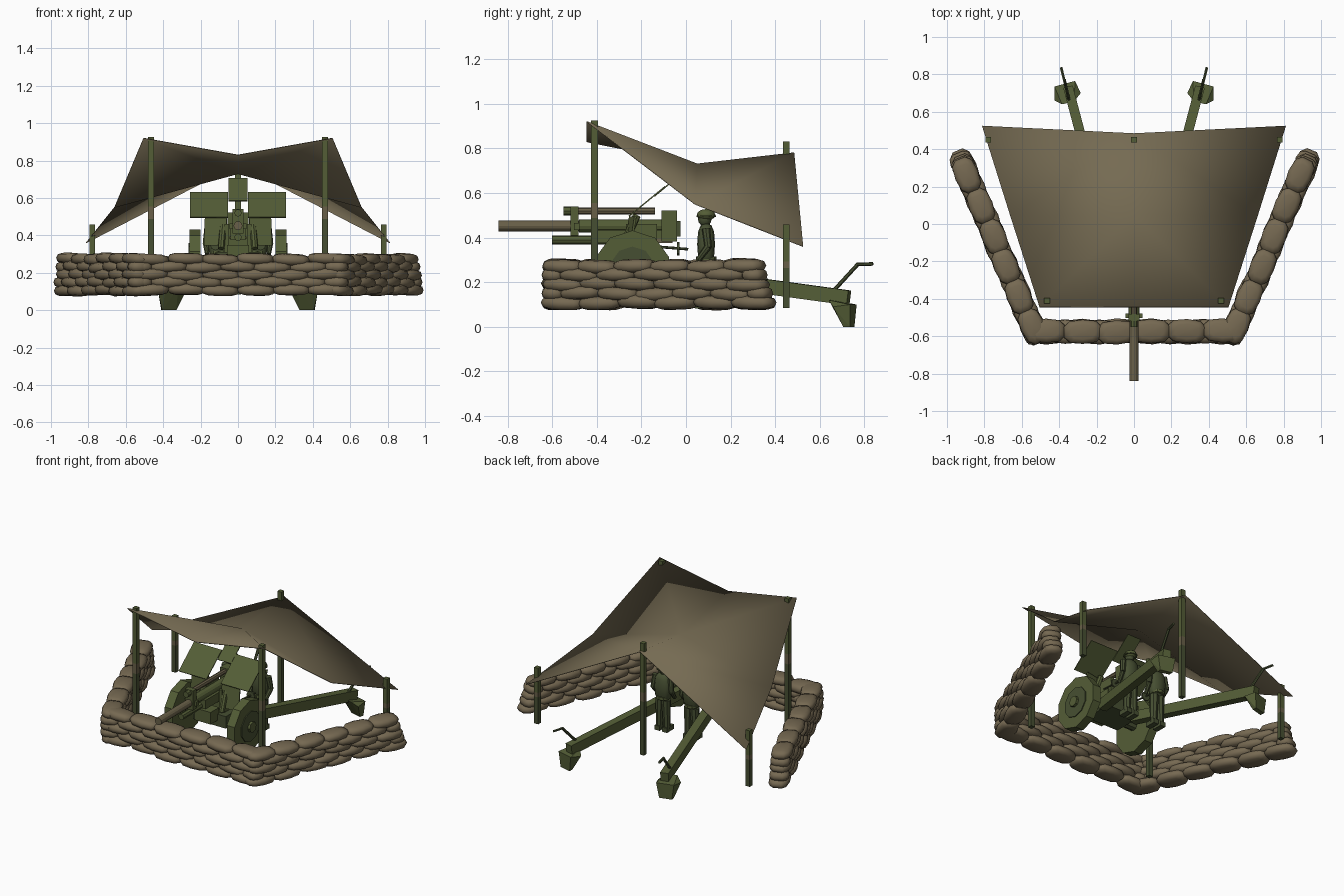
import bpy, bmesh, math, random
from mathutils import Vector, Matrix, Euler

if "Cube" in bpy.data.objects:
    bpy.data.objects.remove(bpy.data.objects["Cube"])

random.seed(4)


def material(name, rgb):
    m = bpy.data.materials.new(name)
    m.diffuse_color = (*rgb, 1)
    m.use_nodes = True
    m.node_tree.nodes["Principled BSDF"].inputs["Base Color"].default_value = m.diffuse_color
    return m


GREEN = material("olive green", (0.088, 0.110, 0.037))
DARK = material("dark olive", (0.062, 0.078, 0.032))
SAND = material("sandbag brown", (0.180, 0.141, 0.084))
CANVAS = material("canvas khaki", (0.178, 0.146, 0.085))
BROWN = material("camouflage brown", (0.140, 0.115, 0.065))


def finish(name, bm, mat, smooth=False):
    me = bpy.data.meshes.new(name)
    bmesh.ops.recalc_face_normals(bm, faces=bm.faces)
    bm.to_mesh(me)
    bm.free()
    me.materials.append(mat)
    for p in me.polygons:
        p.use_smooth = smooth
    ob = bpy.data.objects.new(name, me)
    bpy.context.collection.objects.link(ob)
    return ob


def box(name, loc, size, mat, rot=(0, 0, 0)):
    bm = bmesh.new()
    m = Matrix.Translation(loc) @ Euler(rot).to_matrix().to_4x4() @ Matrix.Diagonal((*size, 1))
    bmesh.ops.create_cube(bm, size=1, matrix=m)
    return finish(name, bm, mat)


def tube(name, p, q, r, mat, n=8, r2=None):
    p, q = Vector(p), Vector(q)
    d = q - p
    bm = bmesh.new()
    m = Matrix.Translation((p + q) / 2) @ d.to_track_quat('Z', 'Y').to_matrix().to_4x4()
    bmesh.ops.create_cone(bm, cap_ends=True, segments=n, radius1=r, radius2=r if r2 is None else r2,
                          depth=d.length, matrix=m)
    return finish(name, bm, mat)


def beam(name, p, q, w, h, mat):
    p, q = Vector(p), Vector(q)
    d = q - p
    bm = bmesh.new()
    m = (Matrix.Translation((p + q) / 2) @ d.to_track_quat('Y', 'Z').to_matrix().to_4x4()
         @ Matrix.Diagonal((w, d.length, h, 1)))
    bmesh.ops.create_cube(bm, size=1, matrix=m)
    return finish(name, bm, mat)


def hull(name, pts, mat):
    bm = bmesh.new()
    for p in pts:
        bm.verts.new(p)
    bmesh.ops.convex_hull(bm, input=bm.verts)
    return finish(name, bm, mat)


def ball(name, loc, size, mat, power=1.0, rot=(0, 0, 0), u=10, v=6):
    """Ellipsoid; a power below 1 makes it pillow-shaped."""
    bm = bmesh.new()
    bmesh.ops.create_uvsphere(bm, u_segments=u, v_segments=v, radius=1)
    for vert in bm.verts:
        for i in range(3):
            c = vert.co[i]
            vert.co[i] = math.copysign(abs(c) ** power, c) * size[i] / 2
    bm.transform(Matrix.Translation(loc) @ Euler(rot).to_matrix().to_4x4())
    return finish(name, bm, mat, True)


# Sandbag walls: one front run and two splayed side runs, laid in staggered courses
def sandbag_wall(name, a, b, count, taper):
    a, b = Vector(a), Vector(b)
    for row in range(5):
        end = a.lerp(b, 1 - taper * row)
        d = end - a
        n = count - row % 2
        for i in range(n):
            t = (i + (0.5 if row % 2 == 0 else 1.0)) / count
            c = a + d * t
            j = random.uniform
            ball(name, (c.x + j(-.006, .006), c.y + j(-.006, .006), 0.109 + 0.041 * row + j(-.004, .004)),
                 (d.length / count * 1.12, 0.13, 0.062), SAND, 0.7,
                 (j(-.08, .08), j(-.05, .05), math.atan2(d.y, d.x) + j(-.05, .05)))
            if row % 2 and i in (0, n - 1):  # half bags closing the course ends
                t = 0.25 / count if i == 0 else 1 - 0.25 / count
                c = a + d * t
                ball(name, (c.x, c.y, 0.109 + 0.041 * row), (d.length / count * 0.6, 0.125, 0.06), SAND, 0.7,
                     (0, 0, math.atan2(d.y, d.x)))


sandbag_wall("front_sandbag", (-0.56, -0.575), (0.56, -0.575), 6, 0)
for s in (-1, 1):
    sandbag_wall("side_sandbag", (s * 0.51, -0.63), (s * 0.945, 0.385), 6, 0.012)

# Canvas canopy: 3 x 3 control points with creases along the ridges
bm = bmesh.new()
L = {}
for s in (-1, 0, 1):
    o = abs(s)
    L[s, 0] = bm.verts.new((s * 0.505, -0.445, 0.92 if o else 0.83))
    L[s, 1] = bm.verts.new((s * 0.66, 0.04 if o else 0.05, 0.55 if o else 0.73))
    L[s, 2] = bm.verts.new((s * 0.812, 0.525 if o else 0.485, 0.36 if o else 0.78))
for s in (-1, 1):
    for tri in (((0, 0), (s, 0), (0, 1)), ((s, 0), (s, 1), (0, 1)),
                ((0, 1), (s, 1), (0, 2)), ((s, 1), (s, 2), (0, 2))):
        bm.faces.new([L[k] for k in tri])
canopy = finish("canopy", bm, CANVAS, True)
solid = canopy.modifiers.new("cloth thickness", 'SOLIDIFY')
solid.thickness = 0.004
solid.offset = 0


# Canopy poles with a brown camouflage band
def pole(x, y, top):
    z0 = 0.085
    z1, z2 = z0 + (top - z0) * 0.48, z0 + (top - z0) * 0.56
    for a, b, m in ((z0, z1, DARK), (z1, z2, BROWN), (z2, top, GREEN)):
        box("canopy_pole", (x, y, (a + b) / 2), (0.03, 0.03, b - a), m)


pole(0, 0.45, 0.83)
for s in (-1, 1):
    pole(s * 0.465, -0.41, 0.925)
    pole(s * 0.78, 0.45, 0.458)

# Gun barrel, recoil cylinders and breech
tube("barrel", (0, -0.84, 0.452), (0, -0.48, 0.452), 0.024, BROWN, 12)
tube("barrel_sleeve", (0, -0.48, 0.452), (0, -0.08, 0.452), 0.029, GREEN, 12)
tube("upper_recoil_cylinder", (0, -0.53, 0.52), (0, -0.14, 0.52), 0.016, BROWN)
tube("recoil_cap", (0, -0.55, 0.52), (0, -0.51, 0.52), 0.02, GREEN)
tube("lower_recoil_cylinder", (0, -0.60, 0.39), (0, -0.15, 0.39), 0.02, GREEN)
box("barrel_clamp", (0, -0.50, 0.475), (0.06, 0.035, 0.13), GREEN)
box("clamp_crossbar", (0, -0.49, 0.45), (0.09, 0.025, 0.03), GREEN)
box("breech", (0, -0.075, 0.452), (0.11, 0.07, 0.14), GREEN)
box("breech_block", (0, -0.035, 0.44), (0.06, 0.02, 0.07), DARK)
box("cradle", (0, -0.24, 0.405), (0.08, 0.32, 0.06), GREEN)
box("loading_tray", (0, -0.10, 0.385), (0.09, 0.08, 0.02), BROWN)

# Carriage
tube("axle", (-0.22, -0.24, 0.26), (0.22, -0.24, 0.26), 0.028, DARK)
box("lower_carriage", (0, -0.2, 0.27), (0.24, 0.2, 0.08), DARK)
box("front_jack_box", (0, -0.33, 0.31), (0.12, 0.09, 0.08), GREEN)
box("elevation_gear", (0, -0.2, 0.34), (0.16, 0.1, 0.09), GREEN)

# Gun shield: sloped plates, with a raised centre
slope = math.atan2(0.14, 0.17)
cs, sn = math.cos(slope), math.sin(slope)
box("shield_centre", (0, -0.07, 0.645), (0.1, 0.19, 0.006), GREEN, (slope, 0, 0))

for s in (-1, 1):
    box("shield_plate", (s * 0.155, -0.175, 0.562), (0.205, 0.21, 0.006), GREEN, (slope, 0, 0))
    box("shield_lower_plate", (s * 0.12, -0.25, 0.42), (0.12, 0.01, 0.15), GREEN, (-0.15, 0, s * 0.2))
    box("trunnion_bracket", (s * 0.06, -0.2, 0.38), (0.025, 0.14, 0.16), GREEN)
    tube("balance_cylinder", (s * 0.09, -0.3, 0.33), (s * 0.075, -0.22, 0.5), 0.018, GREEN)
    # Wheels
    tube("wheel", (s * 0.2, -0.24, 0.26), (s * 0.258, -0.24, 0.26), 0.172, GREEN, 10)
    tube("wheel_rim", (s * 0.256, -0.24, 0.26), (s * 0.264, -0.24, 0.26), 0.10, DARK, 10)
    tube("wheel_hub", (s * 0.26, -0.24, 0.26), (s * 0.28, -0.24, 0.26), 0.035, GREEN, 8)
    # Aiming handwheels
    tube("handwheel_shaft", (s * 0.12, -0.14, 0.36), (s * 0.12, 0.01, 0.348), 0.006, DARK, 6)
    tube("handwheel", (s * 0.12, -0.04, 0.35), (s * 0.12, -0.03, 0.35), 0.03, DARK, 8)
    # Split trail legs with spades and lifting handles
    beam("trail_leg", (s * 0.12, -0.15, 0.25), (s * 0.352, 0.73, 0.13), 0.052, 0.066, GREEN)
    spade = [(0.32, 0.655, 0.12), (0.385, 0.64, 0.12), (0.285, 0.70, 0.09), (0.425, 0.66, 0.09),
             (0.315, 0.765, 0.10), (0.425, 0.735, 0.10),
             (0.33, 0.755, 0), (0.41, 0.735, 0), (0.33, 0.725, 0), (0.405, 0.705, 0)]
    hull("trail_spade", [(s * x, y, z) for x, y, z in spade], GREEN)
    tube("handle_stem", (s * 0.347, 0.66, 0.16), (s * 0.372, 0.77, 0.28), 0.009, DARK, 6)
    tube("handle_grip", (s * 0.372, 0.765, 0.28), (s * 0.39, 0.838, 0.282), 0.008, DARK, 6)

# Crew: two standing figures behind the breech
for s in (-1, 1):
    x, y = s * 0.105, 0.09
    for k in (-1, 1):
        tube("crew_leg", (x + k * 0.027, y, 0.10), (x + k * 0.022, y, 0.29), 0.021, DARK, 8, 0.029)
        box("crew_boot", (x + k * 0.027, y - 0.012, 0.097), (0.036, 0.075, 0.03), DARK)
        tube("crew_upper_arm", (x + k * 0.056, y, 0.44), (x + k * 0.068, y + 0.01, 0.355), 0.019, DARK, 8, 0.016)
        tube("crew_forearm", (x + k * 0.068, y + 0.01, 0.36), (x + k * 0.06, y - 0.035, 0.30), 0.016, DARK, 8, 0.012)
    ball("crew_torso", (x, y, 0.37), (0.115, 0.08, 0.19), DARK, 0.75)
    tube("crew_belt", (x, y, 0.298), (x, y, 0.316), 0.046, GREEN, 10)
    tube("crew_neck", (x, y, 0.44), (x, y, 0.475), 0.017, DARK)
    ball("crew_head", (x, y - 0.006, 0.485), (0.052, 0.062, 0.07), DARK)
    ball("crew_helmet", (x, y, 0.502), (0.074, 0.084, 0.052), GREEN)
    tube("crew_helmet_brim", (x, y, 0.492), (x, y, 0.498), 0.044, GREEN, 10)
